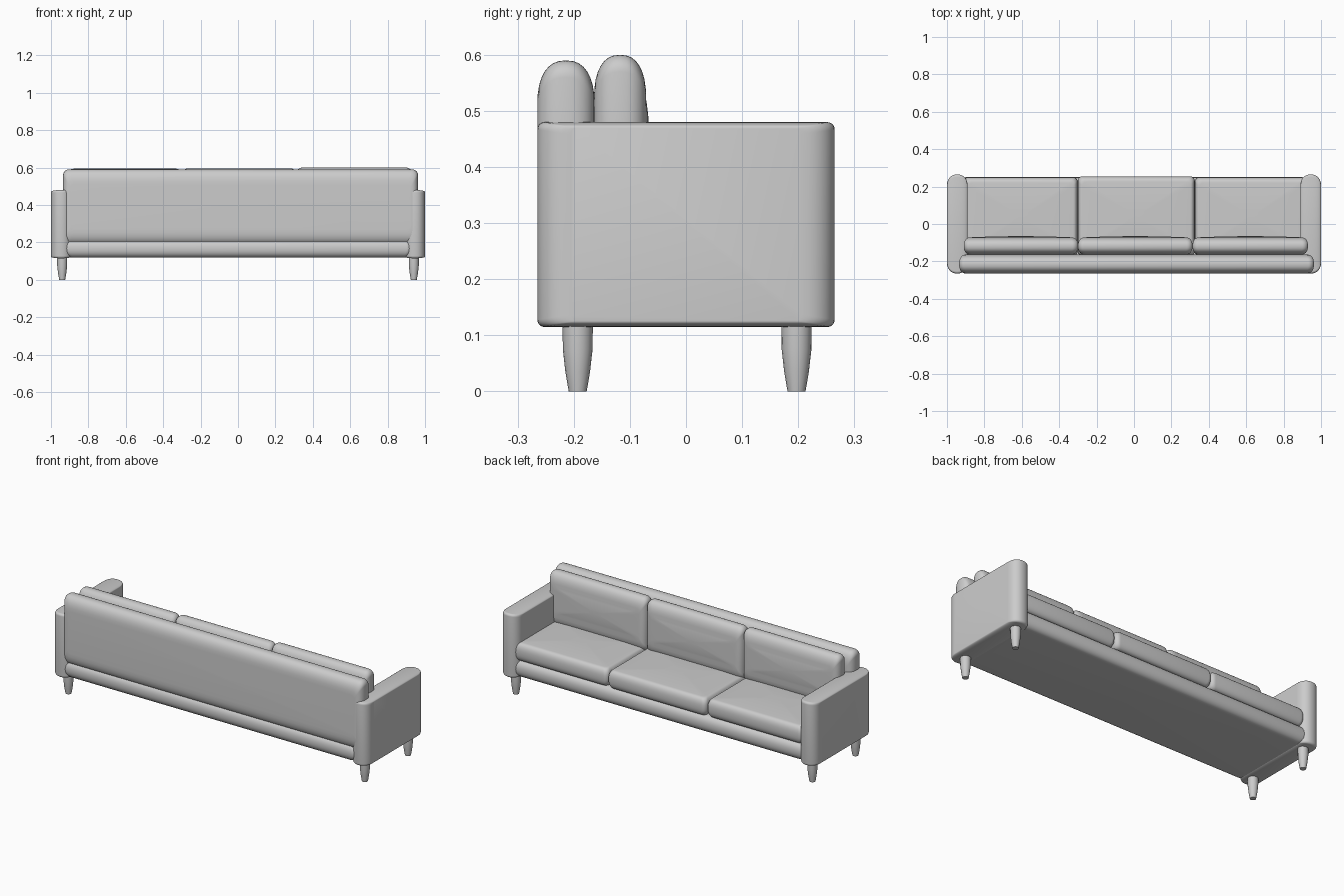
import bpy, bmesh
from math import sin, cos, pi
from mathutils import Vector

if "Cube" in bpy.data.objects:
    bpy.data.objects.remove(bpy.data.objects["Cube"])


def finish(bm, name, angle=50):
    bmesh.ops.recalc_face_normals(bm, faces=bm.faces)
    mesh = bpy.data.meshes.new(name)
    bm.to_mesh(mesh)
    bm.free()
    obj = bpy.data.objects.new(name, mesh)
    bpy.context.collection.objects.link(obj)
    bpy.ops.object.select_all(action='DESELECT')
    obj.select_set(True)
    bpy.context.view_layer.objects.active = obj
    bpy.ops.object.shade_smooth_by_angle(angle=angle * pi / 180)
    return obj


def skin(bm, rings):
    """Bridge a stack of equal point rings and cap both ends."""
    loops = [[bm.verts.new(p) for p in ring] for ring in rings]
    for a, b in zip(loops, loops[1:]):
        for i in range(len(a)):
            j = (i + 1) % len(a)
            bm.faces.new((a[i], a[j], b[j], b[i]))
    bm.faces.new(loops[0])
    bm.faces.new(loops[-1])


def pillow(name, lo, hi, axis, inset, radius, power=2.2, dome=0.0):
    """Rounded slab: outline across two axes, soft edge along the thin axis."""
    lo, hi = Vector(lo), Vector(hi)
    mid, half = (lo + hi) / 2, (hi - lo) / 2
    u, v = [i for i in range(3) if i != axis]
    # rounded rectangle outline
    outline = []
    for k, (su, sv) in enumerate(((1, 1), (-1, 1), (-1, -1), (1, -1))):
        for s in range(7):
            a = (k + s / 6) * pi / 2
            outline.append((su * (half[u] - radius) + radius * cos(a),
                            sv * (half[v] - radius) + radius * sin(a)))
    # soft edge profile: (scale u, scale v, thickness)
    e, t = 2 / power, half[axis] - dome
    steps = []
    for k in range(17):
        a = -pi / 2 + pi * k / 16
        c = 1 - max(cos(a), 0) ** e
        h = (1 if a > 0 else -1) * abs(sin(a)) ** e * t
        steps.append((1 - inset[0] * c / half[u], 1 - inset[1] * c / half[v], h))
    # gently domed faces
    if dome:
        su, sv, _ = steps[-1]
        crown = [(su * f, sv * f, t + dome * (1 - f * f)) for f in (.85, .65, .4, .15)]
        steps = [(a, b, -h) for a, b, h in reversed(crown)] + steps + crown
    rings = []
    for su, sv, h in steps:
        ring = []
        for pu, pv in outline:
            p = mid.copy()
            p[u] += pu * su
            p[v] += pv * sv
            p[axis] += h
            ring.append(p)
        rings.append(ring)
    bm = bmesh.new()
    skin(bm, rings)
    return finish(bm, name)


# base and backrest
pillow("base", (-.93, -.262, .12), (.93, .25, .215), 2, (.035, .035), .03)
pillow("backrest", (-.935, -.265, .19), (.962, -.163, .59), 1, (.04, .08), .03, 2.4)

# arms
for side, s in (("left", -1), ("right", 1)):
    xs = sorted((s * 1.0, s * .89))
    pillow(side + "_arm", (xs[0], -.265, .115), (xs[1], .265, .48), 0, (.06, .01), .013, 2.2)

# seat and back cushions
seats = ((-.91, -.301, .25), (-.301, .325, .255), (.325, .925, .25))
backs = ((-.91, -.299, .594), (-.299, .313, .595), (.313, .93, .6))
for i in range(3):
    x0, x1, y = seats[i]
    pillow(f"seat_cushion_{i + 1}", (x0, -.17, .205), (x1, y, .325), 2, (.025, .03), .025, 2.4, .008)
    x0, x1, z = backs[i]
    pillow(f"back_cushion_{i + 1}", (x0, -.17, .29), (x1, -.065, z), 1, (.04, .08), .03, 2.4, .006)

# tapered legs
for sx, side in ((-1, "left"), (1, "right")):
    for y, end in ((-.193, "back"), (.197, "front")):
        bm = bmesh.new()
        skin(bm, [[(sx * .94 + r * cos(k * pi / 8), y + r * sin(k * pi / 8), z) for k in range(16)]
                  for r, z in ((.016, 0), (.022, .035), (.0265, .075), (.027, .12))])
        finish(bm, f"{side}_{end}_leg")
